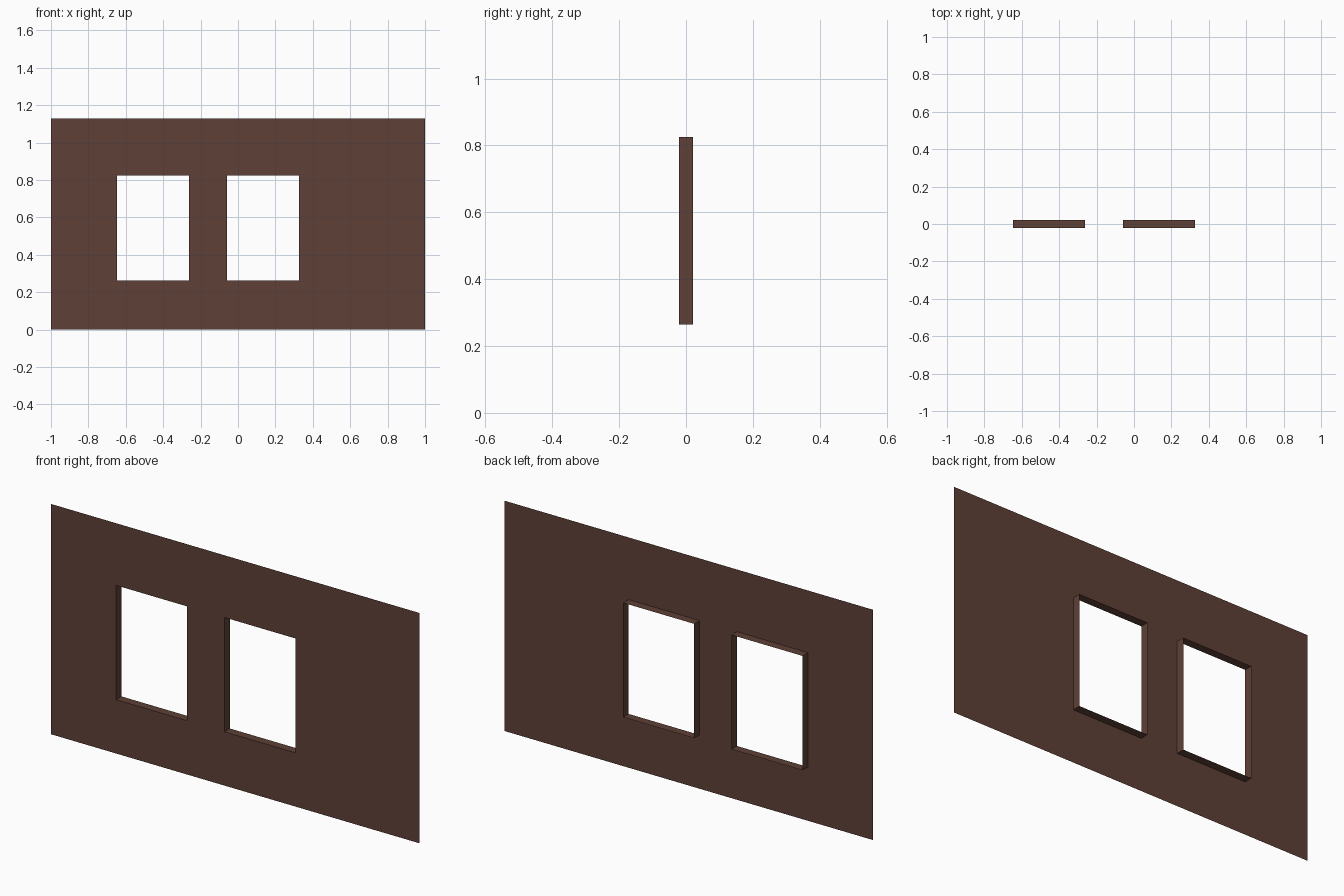
import bpy, bmesh

if "Cube" in bpy.data.objects:
    bpy.data.objects.remove(bpy.data.objects["Cube"])

Y0, Y1 = -0.021, 0.021            # wall sheet plane, rear edge of window reveals
HEIGHT = 1.13
Z_LOW, Z_HIGH = 0.264, 0.825      # window sill and head
WINDOWS = [(-0.647, -0.262), (-0.059, 0.326)]

brown = bpy.data.materials.new("dark brown")
brown.diffuse_color = (0.112, 0.051, 0.037, 1)
brown.use_nodes = True
brown.node_tree.nodes["Principled BSDF"].inputs["Base Color"].default_value = brown.diffuse_color


def make_object(name, bm):
    mesh = bpy.data.meshes.new(name)
    bm.to_mesh(mesh)
    bm.free()
    mesh.materials.append(brown)
    obj = bpy.data.objects.new(name, mesh)
    bpy.context.collection.objects.link(obj)
    return obj


# Wall: thin sheet laid out as a grid, skipping the window cells
xs = [-1.0] + [x for w in WINDOWS for x in w] + [1.0]
zs = [0.0, Z_LOW, Z_HIGH, HEIGHT]
bm = bmesh.new()
grid = [[bm.verts.new((x, Y0, z)) for z in zs] for x in xs]
for i in range(len(xs) - 1):
    for j in range(len(zs) - 1):
        if j == 1 and i % 2 == 1:
            continue
        bm.faces.new((grid[i][j], grid[i + 1][j], grid[i + 1][j + 1], grid[i][j + 1]))
make_object("wall_panel", bm)

# Window reveals: open sleeves running back from the wall sheet
for n, (x0, x1) in enumerate(WINDOWS, 1):
    bm = bmesh.new()
    corners = [(x0, Z_LOW), (x1, Z_LOW), (x1, Z_HIGH), (x0, Z_HIGH)]
    front = [bm.verts.new((x, Y0, z)) for x, z in corners]
    back = [bm.verts.new((x, Y1, z)) for x, z in corners]
    for a in range(4):
        b = (a + 1) % 4
        bm.faces.new((front[a], back[a], back[b], front[b]))
    bmesh.ops.reverse_faces(bm, faces=bm.faces[:])
    make_object(f"window_reveal_{n}", bm)
